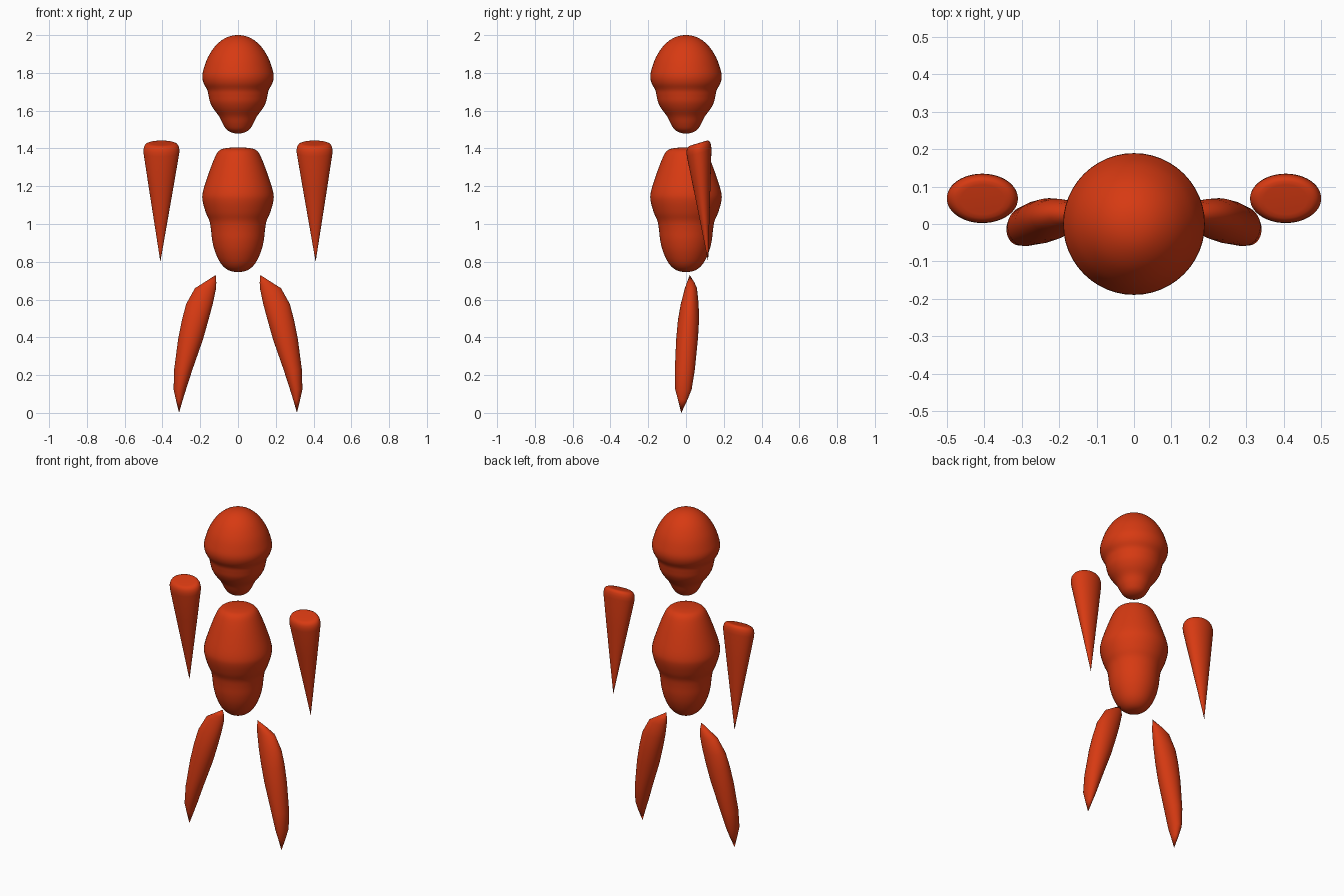
import bpy, bmesh, math

if "Cube" in bpy.data.objects:
    bpy.data.objects.remove(bpy.data.objects["Cube"])

SEG = 48
mat = bpy.data.materials.new("burnt orange red")
mat.diffuse_color = (0.68, 0.042, 0.006, 1)
mat.use_nodes = True
mat.node_tree.nodes["Principled BSDF"].inputs["Base Color"].default_value = mat.diffuse_color


def loft(name, rings):
    """Skin elliptical rings (cx, cy, z, rx, ry, tilt); the end rings collapse to points."""
    bm = bmesh.new()
    loops = []
    for cx, cy, z, rx, ry, tilt in rings:
        if rx < 1e-5:
            loops.append([bm.verts.new((cx, cy, z))])
            continue
        loop = []
        for i in range(SEG):
            a = 2 * math.pi * i / SEG
            dy = ry * math.sin(a)
            loop.append(bm.verts.new((cx + rx * math.cos(a), cy + dy, z + tilt * dy)))
        loops.append(loop)
    for a, b in zip(loops, loops[1:]):
        for i in range(SEG):
            j = (i + 1) % SEG
            if len(a) == 1:
                bm.faces.new((a[0], b[i], b[j]))
            elif len(b) == 1:
                bm.faces.new((a[i], a[j], b[0]))
            else:
                bm.faces.new((a[i], a[j], b[j], b[i]))
    bmesh.ops.recalc_face_normals(bm, faces=bm.faces)
    mesh = bpy.data.meshes.new(name)
    bm.to_mesh(mesh)
    bm.free()
    mesh.materials.append(mat)
    obj = bpy.data.objects.new(name, mesh)
    bpy.context.collection.objects.link(obj)
    bpy.ops.object.select_all(action='DESELECT')
    obj.select_set(True)
    bpy.context.view_layer.objects.active = obj
    bpy.ops.object.shade_smooth_by_angle(angle=math.radians(50))
    return obj


def smooth(pts, steps=4):
    """Catmull-Rom through a (radius, z) profile, rounded over at both poles."""
    p = [(-pts[1][0], pts[1][1])] + pts + [(-pts[-2][0], pts[-2][1])]
    out = []
    for k in range(1, len(p) - 2):
        for s in range(steps):
            t = s / steps
            out.append(tuple(
                0.5 * (2 * b + (c - a) * t + (2 * a - 5 * b + 4 * c - d) * t * t
                       + (3 * b - a - 3 * c + d) * t ** 3)
                for a, b, c, d in zip(*p[k - 1:k + 3])))
    return out + [pts[-1]]


def lathe(name, pts):
    return loft(name, [(0, 0, z, r, r, 0) for r, z in smooth(pts)])


# Head: domed skull narrowing to a small chin
lathe("head", [(0, 2.0), (0.06, 1.988), (0.115, 1.948), (0.158, 1.885), (0.182, 1.82),
               (0.189, 1.78), (0.182, 1.745), (0.163, 1.71), (0.156, 1.68), (0.148, 1.645),
               (0.13, 1.61), (0.1, 1.57), (0.08, 1.53), (0.06, 1.50), (0.033, 1.484), (0, 1.479)])

# Torso: flat neck, wide chest, rounded belly
lathe("torso", [(0, 1.405), (0.06, 1.402), (0.1, 1.388), (0.128, 1.34), (0.165, 1.24),
                (0.187, 1.165), (0.187, 1.12), (0.17, 1.06), (0.151, 1.015), (0.143, 0.97),
                (0.136, 0.91), (0.12, 0.85), (0.09, 0.79), (0.05, 0.755), (0, 0.746)])

# Arm: (z, fraction of full width), a flattened cone with a tilted soft cap
ARM = [(1.428, 0), (1.428, 0.6), (1.427, 0.75), (1.422, 0.87), (1.411, 0.95), (1.395, 0.99),
       (1.375, 0.985), (1.2, 0.69), (1.0, 0.345), (0.85, 0.086), (0.8, 0)]
# Leg: (z, inner x, outer x, front y, back y)
LEG = [(0.73, 0.118, 0.118, 0.02, 0.02), (0.69, 0.115, 0.18, 0.005, 0.045),
       (0.66, 0.116, 0.228, -0.006, 0.058), (0.575, 0.134, 0.275, -0.028, 0.067),
       (0.49, 0.157, 0.297, -0.043, 0.069), (0.39, 0.185, 0.317, -0.052, 0.063),
       (0.23, 0.241, 0.338, -0.059, 0.047), (0.125, 0.275, 0.341, -0.057, 0.03),
       (0.07, 0.292, 0.329, -0.043, 0.008), (0, 0.312, 0.312, -0.025, -0.025)]

for side, s in (("left", 1), ("right", -1)):
    arm = []
    for z, f in ARM:
        t = (1.43 - z) / 0.63
        arm.append((s * (0.405 + 0.006 * t), 0.065 + 0.052 * t, z,
                    0.096 * f, 0.066 * f, 0.3 * (1 - t)))
    loft(side + "_arm", arm)
    loft(side + "_leg", [(s * (x0 + x1) / 2, (y0 + y1) / 2, z, (x1 - x0) / 2, (y1 - y0) / 2, 0)
                         for z, x0, x1, y0, y1 in LEG])
